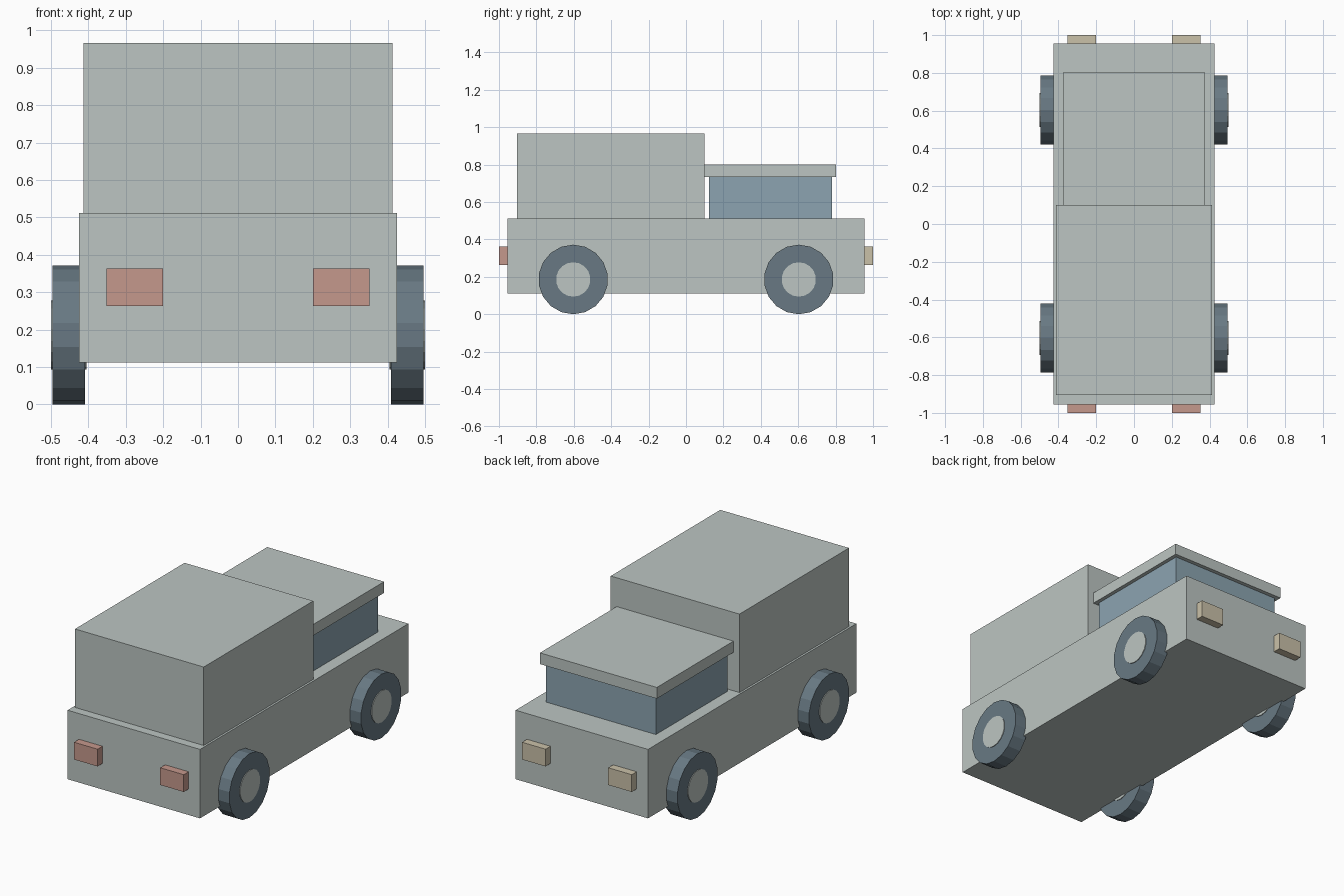
import bpy
import bmesh
from mathutils import Matrix, Vector

if "Cube" in bpy.data.objects:
    bpy.data.objects.remove(bpy.data.objects["Cube"], do_unlink=True)


def linear(c):
    c /= 255
    return c / 12.92 if c <= 0.04045 else ((c + 0.055) / 1.055) ** 2.4


def material(name, *rgb):
    colour = [linear(c) for c in rgb] + [1]
    mat = bpy.data.materials.new(name)
    mat.use_nodes = True
    mat.diffuse_color = colour
    mat.node_tree.nodes["Principled BSDF"].inputs["Base Color"].default_value = colour
    return mat


paint = material("pale grey paint", 188, 197, 194)
glass = material("blue glass", 140, 164, 177)
rubber = material("slate rubber", 104, 121, 131)
red = material("red lamp", 197, 152, 140)
cream = material("cream lamp", 202, 193, 169)


def finish(bm, name, mat):
    mesh = bpy.data.meshes.new(name)
    bm.to_mesh(mesh)
    bm.free()
    mesh.materials.append(mat)
    obj = bpy.data.objects.new(name, mesh)
    bpy.context.collection.objects.link(obj)
    return obj


def box(name, mat, low, high):
    low, high = Vector(low), Vector(high)
    bm = bmesh.new()
    bmesh.ops.create_cube(bm, size=1)
    bmesh.ops.scale(bm, vec=high - low, verts=bm.verts)
    bmesh.ops.translate(bm, vec=(low + high) / 2, verts=bm.verts)
    return finish(bm, name, mat)


# Disc with its axle along x and a corner pointing straight up
AXLE = Matrix(((0, 0, 1), (1, 0, 0), (0, 1, 0))).to_4x4()


def disc(name, mat, centre, radius, width):
    bm = bmesh.new()
    bmesh.ops.create_cone(bm, cap_ends=True, segments=18, radius1=radius,
                          radius2=radius, depth=width,
                          matrix=Matrix.Translation(centre) @ AXLE)
    return finish(bm, name, mat)


# Body, cargo box and cab
box("body", paint, (-0.425, -0.955, 0.112), (0.425, 0.955, 0.512))
box("cargo_box", paint, (-0.413, -0.904, 0.512), (0.413, 0.1, 0.967))
box("cab_windows", glass, (-0.353, 0.122, 0.512), (0.353, 0.78, 0.735))
box("cab_roof", paint, (-0.375, 0.1, 0.735), (0.375, 0.803, 0.8))

# Wheels and lamps, repeated on both sides
for side, s in (("left", 1), ("right", -1)):
    for end, y in (("front", -0.603), ("back", 0.603)):
        centre = (s * 0.4525, y, 0.186)
        disc(f"{end}_{side}_tyre", rubber, centre, 0.186, 0.087)
        disc(f"{end}_{side}_hub", paint, centre, 0.092, 0.095)
    inner, outer = sorted((s * 0.201, s * 0.352))
    box(f"{side}_red_lamp", red, (inner, -1, 0.263), (outer, -0.95, 0.363))
    box(f"{side}_cream_lamp", cream, (inner, 0.95, 0.263), (outer, 1, 0.363))
